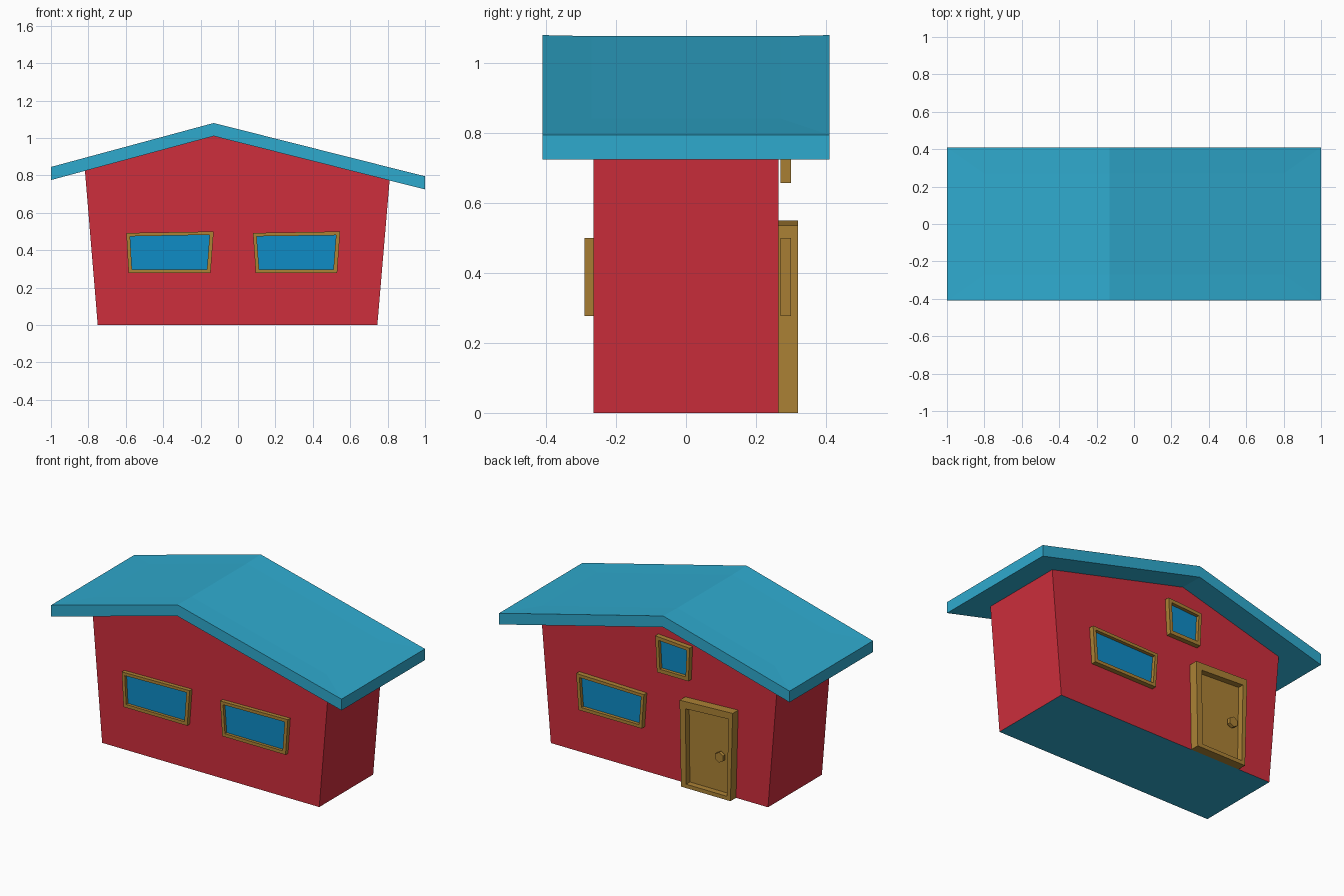
import bpy
import bmesh

if "Cube" in bpy.data.objects:
    bpy.data.objects.remove(bpy.data.objects["Cube"], do_unlink=True)


def material(name, r, g, b):
    """Flat material from display (sRGB) values."""
    linear = [((c / 255 + 0.055) / 1.055) ** 2.4 for c in (r, g, b)] + [1]
    mat = bpy.data.materials.new(name)
    mat.use_nodes = True
    mat.diffuse_color = linear
    mat.node_tree.nodes["Principled BSDF"].inputs["Base Color"].default_value = linear
    return mat


RED = material("wall red", 206, 46, 60)
TEAL = material("roof teal", 47, 170, 206)
WOOD = material("wood brown", 172, 130, 53)
GLASS = material("glass blue", 14, 140, 198)


def finish(name, bm, *mats):
    bmesh.ops.recalc_face_normals(bm, faces=bm.faces)
    mesh = bpy.data.meshes.new(name)
    bm.to_mesh(mesh)
    bm.free()
    obj = bpy.data.objects.new(name, mesh)
    for mat in mats:
        mesh.materials.append(mat)
    bpy.context.collection.objects.link(obj)
    return obj


def loop(bm, profile, y):
    return [bm.verts.new((x, y, z)) for x, z in profile]


def bridge(bm, a, b):
    for i in range(len(a)):
        j = (i + 1) % len(a)
        bm.faces.new((a[i], a[j], b[j], b[i]))


def prism(name, profile, y0, y1, *mats):
    """Extrude an x-z profile along y."""
    bm = bmesh.new()
    a, b = loop(bm, profile, y0), loop(bm, profile, y1)
    bridge(bm, a, b)
    bm.faces.new(a)
    bm.faces.new(b)
    return finish(name, bm, *mats)


def framed(name, outer, inner, y_back, y_front, y_pane, pane_name, pane_mat):
    """A raised frame around a recessed pane."""
    bm = bmesh.new()
    rings = [loop(bm, outer, y_back), loop(bm, outer, y_front),
             loop(bm, inner, y_front), loop(bm, inner, y_back)]
    for i in range(4):
        bridge(bm, rings[i], rings[(i + 1) % 4])
    finish(name + "_frame", bm, WOOD)
    prism(name + "_" + pane_name, inner, y_back, y_pane, pane_mat)


# Walls: flared gable block whose underside shares the roof colour
walls = prism("walls", [(-0.75, 0), (0.745, 0), (0.812, 0.79), (-0.13, 1.03),
                        (-0.82, 0.845)], -0.265, 0.265, RED, TEAL)
for face in walls.data.polygons:
    face.material_index = 1 if face.normal.z < -0.9 else 0

# Roof: folded slab with a very shallow dished area on top
RIDGE, HALF, INNER, THICK, DIP = -0.13, 0.41, 0.27, 0.07, 0.003
bm = bmesh.new()
eaves = [(-1, 0.845), (RIDGE, 1.08), (1, 0.795)]
dish = [(-0.8, 0.899 - DIP), (RIDGE, 1.08 - DIP), (0.8, 0.845 - DIP)]
front, back = loop(bm, eaves, -HALF), loop(bm, eaves, HALF)
d_front, d_back = loop(bm, dish, -INNER), loop(bm, dish, INNER)
under = [(x, z - THICK) for x, z in eaves]
u_front, u_back = loop(bm, under, -HALF), loop(bm, under, HALF)
for i in range(2):
    for a, b in ((front, d_front), (d_front, d_back), (d_back, back),
                 (back, u_back), (u_back, u_front), (u_front, front)):
        bm.faces.new((a[i], a[i + 1], b[i + 1], b[i]))
for i in (0, 2):
    bm.faces.new((front[i], d_front[i], d_back[i], back[i]))
    bm.faces.new((front[i], back[i], u_back[i], u_front[i]))
finish("roof", bm, TEAL)

# Windows: slightly crooked frames
right_outer = [(-0.597, 0.492), (-0.13, 0.5), (-0.147, 0.277), (-0.585, 0.277)]
right_inner = [(-0.577, 0.474), (-0.152, 0.482), (-0.166, 0.297), (-0.567, 0.297)]
left_outer = [(0.08, 0.492), (0.546, 0.5), (0.53, 0.277), (0.095, 0.277)]
left_inner = [(0.1, 0.474), (0.524, 0.48), (0.51, 0.297), (0.113, 0.297)]
small_outer = [(0.002, 0.88), (-0.235, 0.865), (-0.226, 0.657), (-0.01, 0.657)]
small_inner = [(-0.02, 0.857), (-0.215, 0.846), (-0.207, 0.68), (-0.03, 0.68)]

framed("front_right_window", right_outer, right_inner, -0.265, -0.29, -0.272, "glass", GLASS)
framed("front_left_window", left_outer, left_inner, -0.265, -0.29, -0.272, "glass", GLASS)
framed("back_window", left_outer, left_inner, 0.27, 0.3, 0.279, "glass", GLASS)
framed("gable_window", small_outer, small_inner, 0.27, 0.3, 0.279, "glass", GLASS)

# Back door
framed("door", [(-0.18, 0.535), (-0.545, 0.55), (-0.53, 0), (-0.19, 0)],
       [(-0.22, 0.492), (-0.515, 0.507), (-0.507, 0.024), (-0.225, 0.024)],
       0.265, 0.32, 0.283, "panel", WOOD)

# Door knob: hexagonal stem and head
for part, radius, y, depth in (("knob_stem", 0.018, 0.29, 0.02),
                               ("knob_head", 0.032, 0.308, 0.022)):
    bpy.ops.mesh.primitive_cylinder_add(vertices=6, radius=radius, depth=depth,
                                        location=(-0.45, y, 0.25), rotation=(1.5708, 0, 0))
    knob = bpy.context.object
    knob.name = part
    knob.data.materials.append(WOOD)
